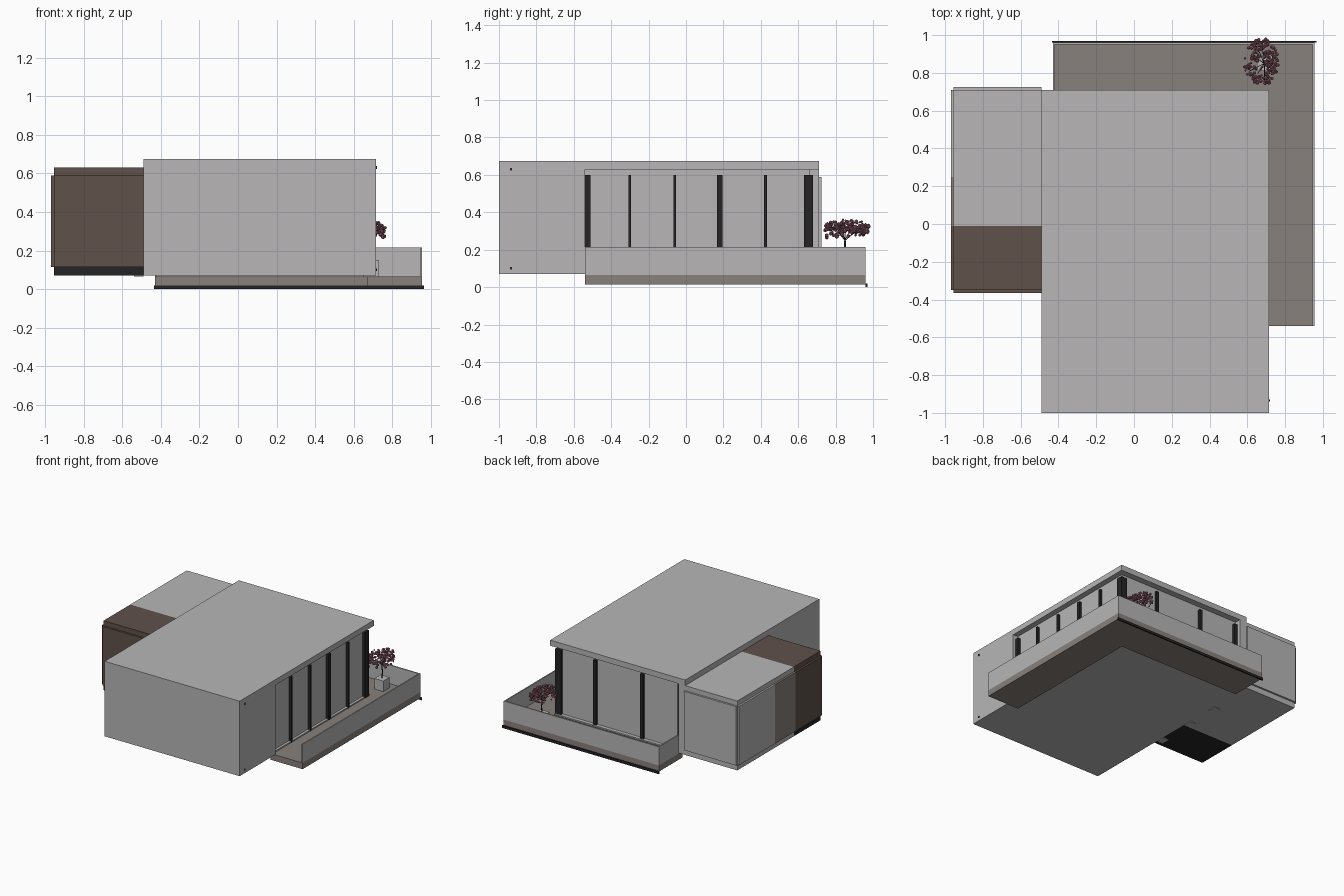
import bpy, bmesh, math, random
from mathutils import Vector, Matrix

if "Cube" in bpy.data.objects:
    bpy.data.objects.remove(bpy.data.objects["Cube"], do_unlink=True)


def material(name, rgb):
    mat = bpy.data.materials.new(name)
    mat.use_nodes = True
    mat.diffuse_color = (*rgb, 1)
    mat.node_tree.nodes["Principled BSDF"].inputs["Base Color"].default_value = (*rgb, 1)
    return mat


WALL = material("pale_grey_plaster", (0.48, 0.47, 0.475))
WOOD = material("brown_cladding", (0.115, 0.083, 0.068))
STONE = material("warm_grey_stone", (0.25, 0.22, 0.2))
DARK = material("charcoal_metal", (0.018, 0.018, 0.018))
BARK = material("dark_bark", (0.04, 0.03, 0.025))
PINK = material("pink_blossom", (0.36, 0.14, 0.195))


def finish(bm, name, mat):
    mesh = bpy.data.meshes.new(name)
    bm.to_mesh(mesh)
    bm.free()
    mesh.materials.append(mat)
    obj = bpy.data.objects.new(name, mesh)
    bpy.context.collection.objects.link(obj)
    return obj


def box(name, mat, x, y, z):
    """Box from (low, high) ranges on each axis."""
    bm = bmesh.new()
    bmesh.ops.create_cube(bm, size=1)
    for v in bm.verts:
        v.co = Vector(r[0] if c < 0 else r[1] for c, r in zip(v.co, (x, y, z)))
    return finish(bm, name, mat)


def prism(name, mat, outline, low, high):
    """Vertical extrusion of a plan outline."""
    bm = bmesh.new()
    face = bm.faces.new([bm.verts.new((px, py, low)) for px, py in outline])
    ext = bmesh.ops.extrude_face_region(bm, geom=[face])["geom"]
    top = [g for g in ext if isinstance(g, bmesh.types.BMVert)]
    bmesh.ops.translate(bm, verts=top, vec=(0, 0, high - low))
    bmesh.ops.recalc_face_normals(bm, faces=bm.faces)
    return finish(bm, name, mat)


# Main house: solid front, recessed rear room, roof slab and west wall
W, E, S, N = -0.49, 0.715, -1.0, 0.71
FLOOR, EAVE, TOP = 0.07, 0.63, 0.675
GX, GY, RECESS = 0.67, 0.66, -0.54
box("front_block", WALL, (W, E), (S, RECESS), (FLOOR, EAVE))
box("glazed_room", WALL, (W, GX), (RECESS, GY), (FLOOR, EAVE))
box("roof_slab", WALL, (W, E), (S, N), (EAVE, TOP))
box("west_wall", WALL, (W, -0.43), (GY, N), (FLOOR, EAVE))
box("back_sill", WALL, (-0.43, GX + 0.02), (GY, GY + 0.03), (FLOOR, 0.08))
box("side_sill", WALL, (GX, GX + 0.02), (RECESS, GY), (FLOOR, 0.08))
for z in (0.1, 0.63):
    box("wall_fixing", DARK, (E, E + 0.005), (-0.94, -0.93), (z - 0.007, z + 0.007))

# Window posts on the side and back glazing
for y, w in ((-0.525, 0.03), (-0.3, 0.014), (-0.06, 0.014), (0.18, 0.03), (0.425, 0.014)):
    box("side_post", DARK, (GX, GX + 0.022), (y - w / 2, y + w / 2), (FLOOR, 0.6))
for x, w in ((0.34, 0.026), (-0.08, 0.026), (-0.415, 0.03)):
    box("back_post", DARK, (x - w / 2, x + w / 2), (GY, GY + 0.02), (FLOOR, 0.6))
box("corner_post", DARK, (GX - 0.03, GX + 0.022), (GY - 0.03, GY + 0.02), (FLOOR, 0.6))

# Terrace wrapping the back corner
TW, TE, TN, SPLIT = -0.43, 0.955, 0.96, -0.01
plan = [(GX, RECESS), (TE, RECESS), (TE, TN), (TW, TN), (TW, GY), (GX, GY)]
prism("terrace_slab", STONE, plan, 0.015, 0.065)
T = 0.01
box("side_parapet", WALL, (TE - T, TE), (RECESS, TN), (0.065, 0.215))
box("back_parapet", WALL, (TW, TE - T), (TN - T, TN), (0.065, 0.215))
box("end_parapet", WALL, (TW, TW + T), (N, TN - T), (0.065, 0.215))
box("terrace_edge_trim", DARK, (TW - 0.005, TE + 0.01), (TN, TN + 0.01), (0, 0.02))

# Side wing: wooden front half, plaster rear half
BX, BS = -0.955, -0.35
box("wing_wood", WOOD, (BX, W), (BS, SPLIT), (0.115, EAVE))
box("wing_dark_base", DARK, (BX, W), (BS, SPLIT), (FLOOR, 0.115))
box("wing_plaster", WALL, (BX, W), (SPLIT, N), (FLOOR, EAVE))

# Raised cladding panels around the wing
PZ, P = (0.115, 0.59), 0.015
box("front_panel", WOOD, (BX, W), (BS - P, BS), PZ)
box("back_panel", WALL, (BX, W), (N, N + P), PZ)
for mat, y in ((WOOD, (BS, SPLIT)), (STONE, (SPLIT, 0.25)), (WALL, (0.25, N))):
    box("side_panel", mat, (BX - P, BX), y, PZ)

# Pale plates under the wing
for y in (-0.28, 0.03, 0.31):
    box("underside_plate", WALL, (-0.54, -0.49), (y - 0.035, y + 0.035), (0.066, FLOOR))

# Planter and blossom tree
TX, TY = 0.69, 0.85
box("planter", WALL, (TX - 0.04, TX + 0.04), (TY - 0.04, TY + 0.04), (0.065, 0.15))
random.seed(4)


def branch_curve(name, paths, radius):
    data = bpy.data.curves.new(name, "CURVE")
    data.dimensions = "3D"
    data.bevel_depth = radius
    data.bevel_resolution = 0
    for pts in paths:
        spline = data.splines.new("POLY")
        spline.points.add(len(pts) - 1)
        for p, co in zip(spline.points, pts):
            p.co = (*co, 1)
    data.materials.append(BARK)
    bpy.context.collection.objects.link(bpy.data.objects.new(name, data))


fork = Vector((TX, TY, 0.25))
branch_curve("tree_trunk", [[(TX, TY, 0.14), (TX + 0.004, TY, 0.2), fork]], 0.005)
tips = []
for i in range(9):
    a = i * math.tau / 9 + random.uniform(-0.2, 0.2)
    r = random.uniform(0.05, 0.1)
    tips.append(Vector((TX - 0.015 + 0.85 * r * math.cos(a), TY + 0.01 + 1.15 * r * math.sin(a),
                        random.uniform(0.29, 0.34))))
branch_curve("tree_branches", [[fork, fork.lerp(t, 0.5) + Vector((0, 0, 0.01)), t] for t in tips], 0.002)

bm = bmesh.new()
for i in range(170):
    a = random.uniform(0, math.tau)
    r = math.sqrt(random.uniform(0.02, 1))
    dome = 0.335 - 0.05 * r * r
    spot = Vector((TX - 0.015 + 0.1 * r * math.cos(a), TY + 0.01 + 0.13 * r * math.sin(a),
                   dome + random.uniform(-0.035, 0.04)))
    spot = spot.lerp(min(tips, key=lambda t: (t - spot).length), 0.2)
    bmesh.ops.create_icosphere(bm, subdivisions=1, radius=random.uniform(0.006, 0.012),
                               matrix=Matrix.Translation(spot))
finish(bm, "tree_blossom", PINK)
